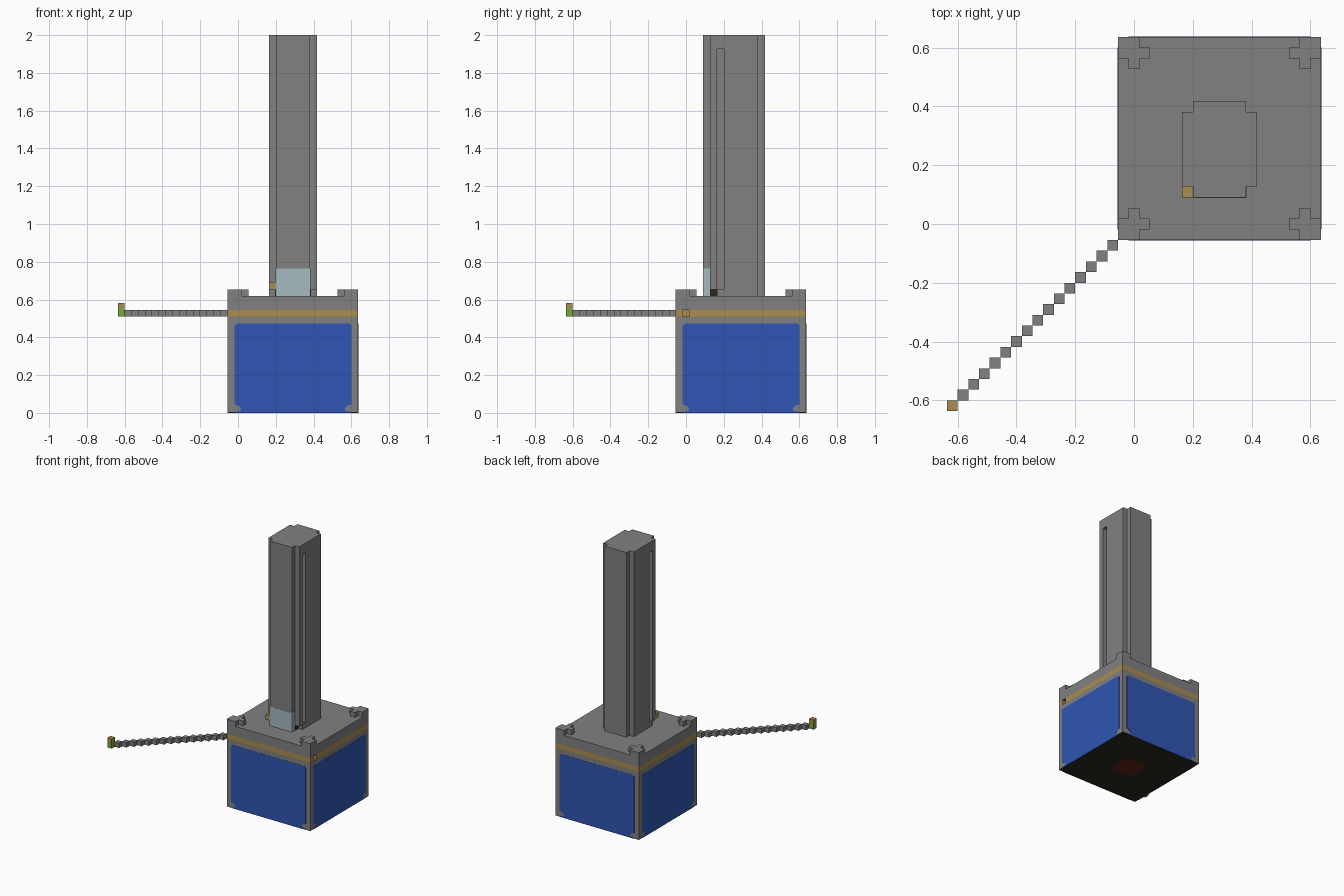
import bpy, bmesh
from math import pi
from mathutils import Matrix, Vector

if "Cube" in bpy.data.objects:
    bpy.data.objects.remove(bpy.data.objects["Cube"], do_unlink=True)

CELL = 2 / 55      # everything is measured in block cells
SIDE = 19          # base width in cells
TO_WORLD = Matrix.Scale(CELL, 4) @ Matrix.Translation((-1.5, -1.5, 0))
MIDDLE = Vector((SIDE / 2, SIDE / 2, 0))


def material(name, *srgb):
    rgb = [(c / 255) ** 2.2 for c in srgb]
    m = bpy.data.materials.new(name)
    m.use_nodes = True
    m.diffuse_color = (*rgb, 1)
    bsdf = m.node_tree.nodes["Principled BSDF"]
    bsdf.inputs["Base Color"].default_value = (*rgb, 1)
    bsdf.inputs["Roughness"].default_value = 0.8
    return m


grey = material("stone grey", 128, 128, 128)
blue = material("panel blue", 51, 86, 178)
gold = material("dull gold", 168, 140, 80)
glass = material("pale glass", 163, 185, 190)
dark = material("dark brown", 50, 44, 38)
red = material("rust red", 100, 42, 25)
green = material("lamp green", 118, 165, 60)


def prism(name, outline, z0, z1, mat, matrix=Matrix()):
    """Extrude a flat outline from z0 to z1, in cells."""
    bm = bmesh.new()
    face = bm.faces.new([bm.verts.new((x, y, z0)) for x, y in outline])
    top = bmesh.ops.extrude_face_region(bm, geom=[face])["geom"]
    verts = [g for g in top if isinstance(g, bmesh.types.BMVert)]
    bmesh.ops.translate(bm, verts=verts, vec=(0, 0, z1 - z0))
    bm.transform(TO_WORLD @ matrix)
    bmesh.ops.recalc_face_normals(bm, faces=bm.faces)
    mesh = bpy.data.meshes.new(name)
    bm.to_mesh(mesh)
    bm.free()
    mesh.materials.append(mat)
    obj = bpy.data.objects.new(name, mesh)
    bpy.context.collection.objects.link(obj)
    return obj


def rect(x0, y0, x1, y1):
    return [(x0, y0), (x1, y0), (x1, y1), (x0, y1)]


def turn(k):
    return (Matrix.Translation(MIDDLE) @ Matrix.Rotation(k * pi / 2, 4, "Z")
            @ Matrix.Translation(-MIDDLE))


# Base: underside plates, body, gold band with a small socket, cap
full = rect(0, 0, SIDE, SIDE)
prism("underside_patch", rect(7, 7, 12, 12), 0, 0.05, red)
prism("underside_plate", full, 0.02, 0.1, dark)
prism("base_body", full, 0.1, 14, grey)
band = [(0, 0), (SIDE, 0), (SIDE, 1), (18, 1), (18, 2), (SIDE, 2),
        (SIDE, SIDE), (0, SIDE)]
prism("base_band", band, 14, 15, gold)
prism("base_cap", full, 15, 17, grey)

# Blue side panels with clipped corners, and stepped corner studs
half = [(1.1, 0), (1.1, .2), (1.7, .2), (2, .5), (1.7, 1), (1, 1.2),
        (1, 12.7), (1.3, 13)]
panel = half + [(SIDE - x, z) for x, z in reversed(half)]
stud = [(0, 0), (2, 0), (2, 1), (3, 1), (3, 2), (2, 2), (2, 3), (1, 3),
        (1, 2), (0, 2)]
upright = Matrix.Rotation(pi / 2, 4, "X")
for k, side in enumerate(("front", "left", "back", "right")):
    prism(side + "_panel", panel, -0.03, 0.04, blue, turn(k) @ upright)
    prism(side + "_corner_stud", stud, 17, 18, grey, turn(k))


def tower_layer(name, half_widths, z0, z1):
    """Extrude a symmetric outline given by its half width in each row."""
    right = []
    for row, w in enumerate(half_widths):
        for y in (4 + row, 5 + row):
            right.append((9.5 + w, y))
    # drop points shared by rows of equal width
    right = [p for i, p in enumerate(right) if right.count(p) == 1]
    left = [(SIDE - x, y) for x, y in reversed(right)]
    prism(name, right + left, z0, z1, grey)


# Tower: notched corners, long side slots, small recesses at the foot
plain = [2.5] + [3.5] * 7 + [2.5]
slotted = list(plain)
slotted[2] = 2.5
footed = list(plain)
footed[1] = 2.5
tower_layer("tower_foot", footed, 17, 18)
tower_layer("tower_shaft", slotted, 18, 53)
tower_layer("tower_top", plain, 53, 55)
for name, x in (("left", 12), ("right", 7)):
    prism(name + "_recess_lining", rect(x - .1, 5, x + .1, 6), 17, 18, dark)

# Pale glass front doorway, wrapping the front row of the tower
prism("doorway_glass", rect(6.95, 3.95, 12.05, 5), 17, 21, glass)
prism("door_lamp", rect(6, 4, 6.95, 5), 18, 19, gold)

# Diagonal arm of blocks with a two-part lamp at the tip
for i in range(1, 16):
    prism("arm_block", rect(-i, -i, 1 - i, 1 - i), 14, 15, grey)
tip = rect(-16, -16, -15, -15)
prism("arm_tip_lamp", tip, 14, 15.2, green)
prism("arm_tip_cap", tip, 15.2, 16, gold)
